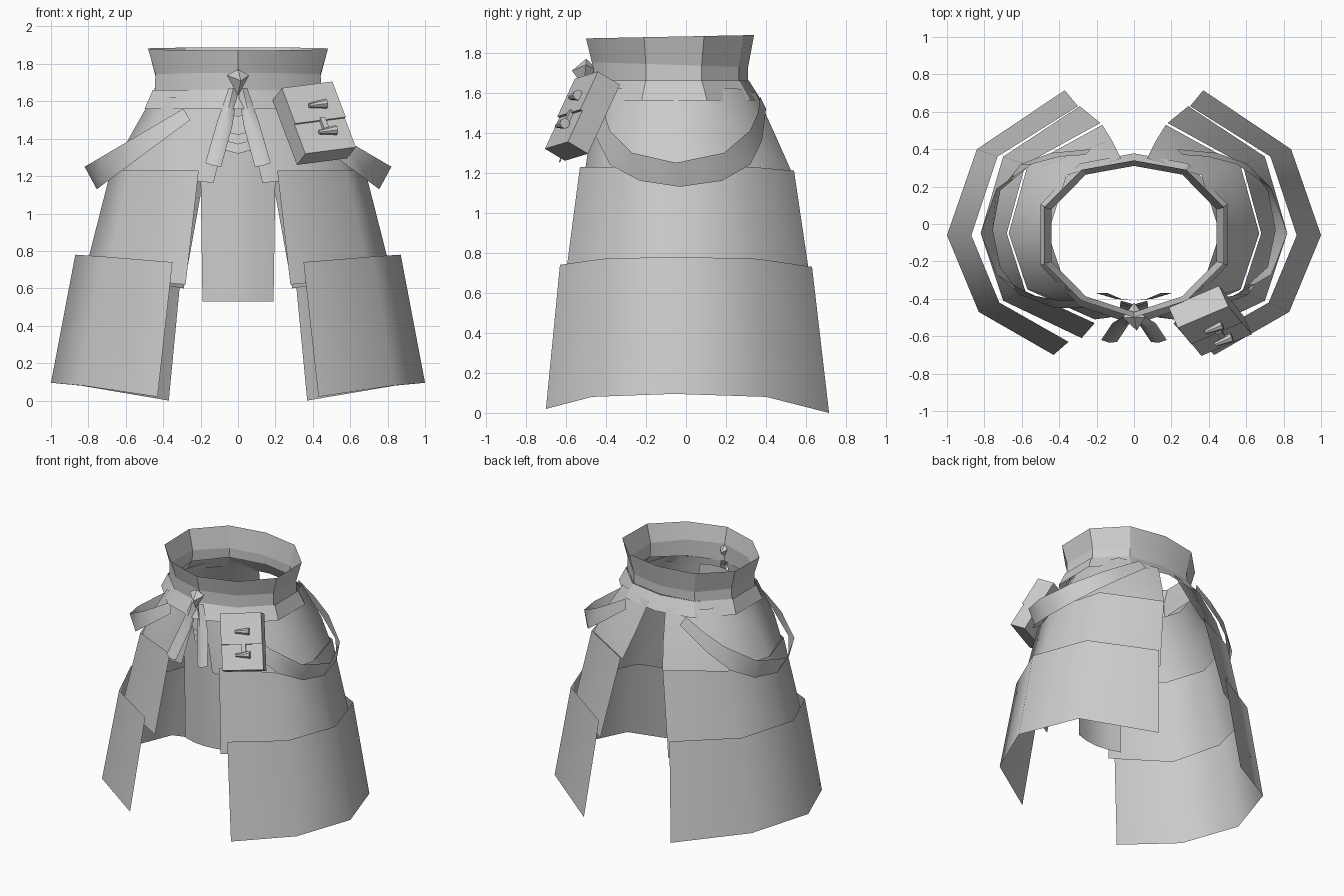
import bpy
import math
from mathutils import Vector

default_cube = bpy.data.objects.get("Cube")
if default_cube:
    bpy.data.objects.remove(default_cube, do_unlink=True)

# One plain cloth colour for everything
cloth = bpy.data.materials.new("plain_grey")
cloth.use_nodes = True
cloth.diffuse_color = (0.6, 0.6, 0.6, 1)
shader = next(n for n in cloth.node_tree.nodes if n.type == "BSDF_PRINCIPLED")
shader.inputs["Base Color"].default_value = cloth.diffuse_color


def build(name, points, faces, angle=0):
    """Create an object; a positive angle gives smooth shading below it."""
    mesh = bpy.data.meshes.new(name)
    mesh.from_pydata([tuple(p) for p in points], [], faces)
    mesh.materials.append(cloth)
    mesh.update()
    obj = bpy.data.objects.new(name, mesh)
    bpy.context.collection.objects.link(obj)
    if angle:
        bpy.ops.object.select_all(action="DESELECT")
        obj.select_set(True)
        bpy.context.view_layer.objects.active = obj
        bpy.ops.object.shade_smooth_by_angle(angle=math.radians(angle))
    return obj


def sheet(name, rows, closed=False, angle=60):
    """Skin a grid of faces between rows of points, listed top to bottom."""
    count = len(rows[0])
    faces = []
    for r in range(len(rows) - 1):
        for c in range(count if closed else count - 1):
            d = (c + 1) % count
            faces.append((r * count + c, (r + 1) * count + c,
                          (r + 1) * count + d, r * count + d))
    return build(name, [p for row in rows for p in row], faces, angle)


def pair(name, rows):
    """Left sheet plus its mirror image."""
    sheet("left_" + name, rows)
    sheet("right_" + name, [[(-x, y, z) for x, y, z in reversed(row)] for row in rows])


def block(name, corner, across, down, depth):
    """Box spanned by three vectors."""
    pts = [corner + across * i + down * j + depth * k
           for k in (0, 1) for j in (0, 1) for i in (0, 1)]
    return build(name, pts, [(0, 2, 3, 1), (4, 5, 7, 6), (0, 1, 5, 4),
                             (2, 6, 7, 3), (0, 4, 6, 2), (1, 3, 7, 5)])


# Waistband: ten-sided rings scaled about the waist centre
HALF = [(0, -.42), (.28, -.33), (.48, -.13), (.48, .17), (.28, .37), (0, .42)]
OUTLINE = HALF + [(-x, y) for x, y in HALF[-2:0:-1]]


def ring(sx, sy, z, tilt=0):
    return [(x * sx, y * sy - .08, z + y * tilt) for x, y in OUTLINE]


sheet("waist_collar", [ring(1, 1, 1.88, .02), ring(.92, .93, 1.74, -.03)], True, 30)
sheet("waist_band", [ring(.92, .93, 1.74, -.03), ring(.93, .93, 1.64, .05)], True, 30)
sheet("waist_flare", [ring(.95, .94, 1.66), ring(1.04, 1.09, 1.56)], True, 30)

# Skirt panels, each row running from the front edge round to the back edge
pair("upper_panel", [
    [(.02, -.46, 1.62), (.14, -.44, 1.62), (.36, -.35, 1.62),
     (.46, -.05, 1.62), (.36, .26, 1.62), (.07, .35, 1.6)],
    [(.08, -.48, 1.38), (.18, -.48, 1.38), (.49, -.37, 1.39),
     (.59, -.05, 1.39), (.49, .31, 1.39), (.12, .45, 1.38)],
    [(.13, -.5, 1.165), (.21, -.51, 1.17), (.57, -.35, 1.22),
     (.67, -.05, 1.22), (.57, .31, 1.22), (.17, .53, 1.2)]])
pair("middle_panel", [
    [(.21, -.53, 1.23), (.58, -.36, 1.23), (.68, -.05, 1.23),
     (.58, .32, 1.23), (.18, .54, 1.21)],
    [(.28, -.61, .62), (.7, -.41, .66), (.82, -.05, .68),
     (.7, .36, .66), (.29, .63, .6)]])
pair("lower_panel", [
    [(.35, -.63, .74), (.72, -.42, .77), (.87, -.06, .78),
     (.73, .36, .77), (.3, .63, .73)],
    [(.43, -.7, .02), (.83, -.47, .08), (1, -.06, .095),
     (.84, .4, .08), (.37, .715, 0)]])

# Hanging front apron
APRON = [(-.2, -.37), (-.1, -.4), (0, -.41), (.1, -.4), (.2, -.37)]
sheet("front_apron", [[(x * s, y, z) for x, y in APRON]
                      for s, z in ((.7, 1.6), (1, 1.2), (.95, .53))])

# Small overlapping folds at the top of the apron
for i in range(3):
    low = 1.42 - i * .05
    y = -.45 + i * .01
    sheet("apron_fold_%d" % (i + 1),
          [[(-.07, y + .02, low + .12), (0, y, low + .1), (.07, y + .02, low + .12)],
           [(-.075, y, low + .02), (0, y - .02, low), (.075, y, low + .02)]])

# Side straps drooping in a tilted loop: (y, z) along each edge
TOP_EDGE = [(-.41, 1.56), (-.41, 1.5), (-.38, 1.41), (-.27, 1.3), (-.05, 1.25),
            (.19, 1.3), (.32, 1.41), (.36, 1.5), (.37, 1.58)]
LOW_EDGE = [(-.45, 1.5), (-.45, 1.38), (-.38, 1.24), (-.23, 1.16), (-.03, 1.13),
            (.18, 1.16), (.32, 1.24), (.38, 1.36), (.4, 1.52)]
pair("hip_strap", [[(.82 - 1.7 * (z - 1.25), y, z) for y, z in TOP_EDGE],
                   [(.755 - 1.35 * (z - 1.13), y, z) for y, z in LOW_EDGE]])

# Knot and its two ribbon tails
build("ribbon_knot",
      [(-.06, -.5, 1.74), (0, -.5, 1.77), (.06, -.5, 1.74), (0, -.51, 1.63),
       (.015, -.57, 1.71), (0, -.42, 1.7)],
      [(0, 4, 1), (1, 4, 2), (2, 4, 3), (3, 4, 0),
       (1, 5, 0), (2, 5, 1), (3, 5, 2), (0, 5, 3)])
pair("ribbon_tail", [
    [(0, -.49, 1.66), (.025, -.52, 1.67), (.05, -.49, 1.67)],
    [(.03, -.54, 1.47), (.07, -.56, 1.48), (.115, -.53, 1.48)],
    [(.09, -.63, 1.25), (.13, -.635, 1.255), (.175, -.62, 1.27)]])

# Hip pouch: a slanted box with a raised flap and two toggles
corner = Vector((.23, -.545, 1.665))
across = Vector((.27, .115, .035))
down = Vector((.13, -.16, -.345))
inward = Vector((-.045, .1, -.06))
block("pouch_body", corner, across, down, inward)
block("pouch_flap", corner - inward * .1, across, down * .55, inward * .1)
block("pouch_loop", corner + across * .5 + down * .52 - inward * .16,
      across * .1, down * .22, inward * .16)

for label, share in (("upper", .33), ("lower", .74)):
    middle = corner + across * .53 + down * share - inward * .22
    bpy.ops.mesh.primitive_cone_add(
        vertices=8, radius1=.027, radius2=.012, depth=.1, location=middle,
        rotation=(-across).to_track_quat("Z", "Y").to_euler())
    toggle = bpy.context.object
    toggle.name = label + "_toggle"
    toggle.data.materials.append(cloth)
